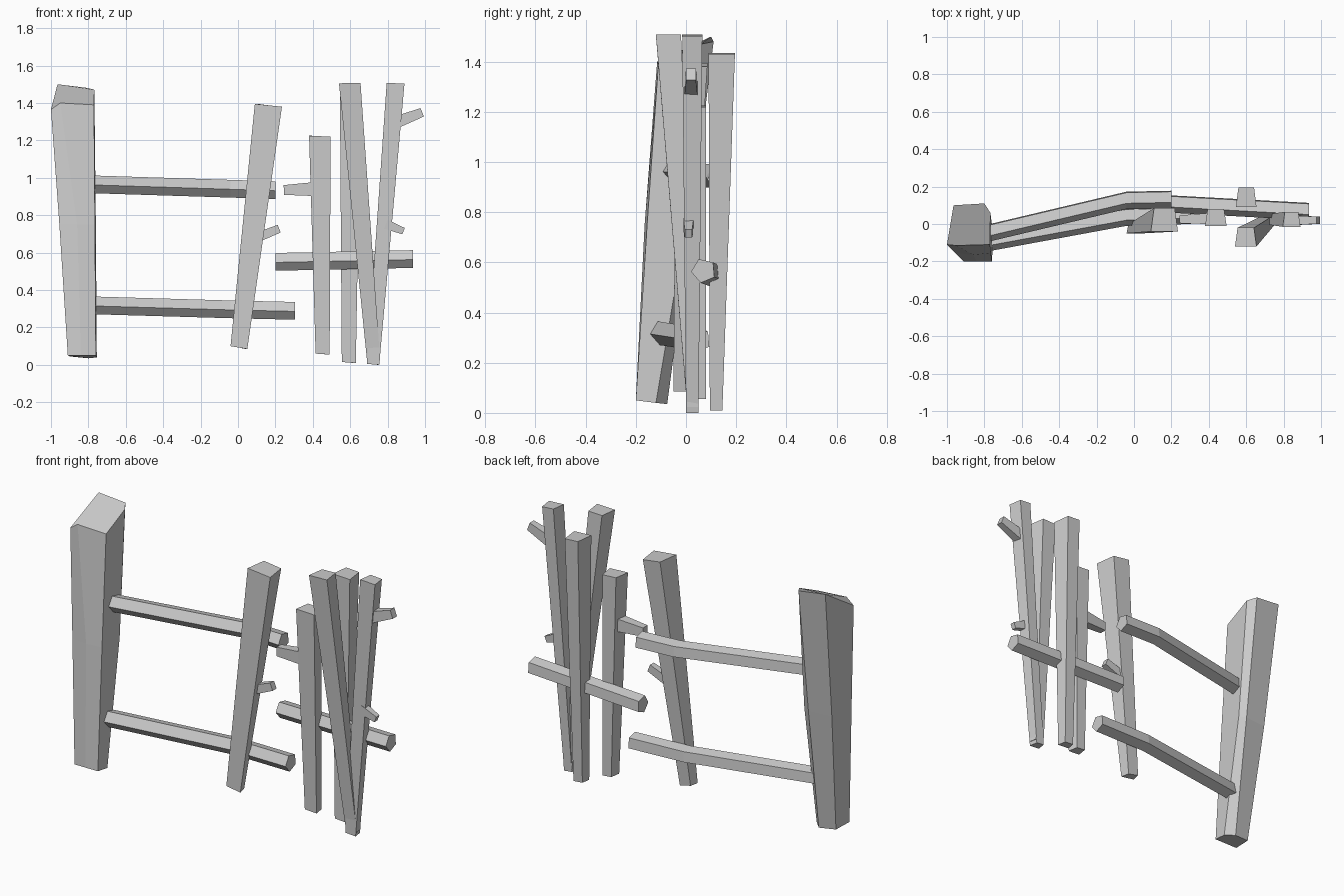
import bpy, bmesh, math

if "Cube" in bpy.data.objects:
    bpy.data.objects.remove(bpy.data.objects["Cube"], do_unlink=True)

wood = bpy.data.materials.new("weathered_grey")
wood.use_nodes = True
GREY = (0.6, 0.6, 0.6, 1)
wood.diffuse_color = GREY
wood.node_tree.nodes["Principled BSDF"].inputs["Base Color"].default_value = GREY


def loft(name, rings):
    """Skin a closed bar through rings of equal point count."""
    bm = bmesh.new()
    loops = [[bm.verts.new(p) for p in ring] for ring in rings]
    n = len(loops[0])
    for a, b in zip(loops, loops[1:]):
        for i in range(n):
            j = (i + 1) % n
            bm.faces.new((a[i], a[j], b[j], b[i]))
    bm.faces.new(loops[0][::-1])
    bm.faces.new(loops[-1])
    bmesh.ops.recalc_face_normals(bm, faces=bm.faces)
    mesh = bpy.data.meshes.new(name)
    bm.to_mesh(mesh)
    bm.free()
    mesh.materials.append(wood)
    obj = bpy.data.objects.new(name, mesh)
    bpy.context.collection.objects.link(obj)
    return obj


def stake_ring(x0, x1, y0, y1, z, tilt):
    """Trapezoid section, narrower at the back."""
    inset = (x1 - x0) * 0.12
    return [(x0, y0, z), (x1, y0, z - tilt),
            (x1 - inset, y1, z - tilt), (x0 + inset, y1, z)]


def stake(name, bottom, top, tilt=0.01):
    loft(name, [stake_ring(*bottom, tilt), stake_ring(*top, tilt)])


def rail(name, path, radius, sides=5):
    """Many-sided bar running along x."""
    rings = []
    for x, y, z in path:
        ring = []
        for i in range(sides):
            a = math.radians(185) - i * math.tau / sides
            ring.append((x, y + radius * math.cos(a), z + radius * math.sin(a)))
        rings.append(ring)
    loft(name, rings)


def twig(name, start, end, r0, r1):
    """Small square stub, thinner or thicker at its tip."""
    dx, dz = end[0] - start[0], end[2] - start[2]
    length = math.hypot(dx, dz)
    nx, nz = -dz / length, dx / length
    loft(name, [[(p[0] + nx * r * s, p[1] + r * 0.8 * t, p[2] + nz * r * s)
                 for s, t in ((-1, -1), (1, -1), (1, 1), (-1, 1))]
                for p, r in ((start, r0), (end, r1))])


# Thick end post with a slanted top
loft("end_post", [
    [(-0.91, -0.20, 0.05), (-0.84, -0.20, 0.05), (-0.76, -0.20, 0.05),
     (-0.755, -0.12, 0.04), (-0.80, -0.075, 0.035), (-0.90, -0.09, 0.045)],
    [(-0.955, -0.155, 0.75), (-0.86, -0.165, 0.75), (-0.765, -0.155, 0.75),
     (-0.76, 0.0, 0.75), (-0.80, 0.02, 0.75), (-0.94, 0.005, 0.75)],
    [(-1.0, -0.11, 1.365), (-0.95, -0.115, 1.40), (-0.77, -0.11, 1.39),
     (-0.768, 0.06, 1.47), (-0.80, 0.11, 1.48), (-0.965, 0.10, 1.50)],
])

# Upright and leaning stakes: x range, y range, height
stake("gate_stake", (-0.04, 0.05, -0.05, 0.0, 0.10), (0.09, 0.235, -0.04, 0.085, 1.395), 0.015)
stake("short_stake", (0.415, 0.49, 0.02, 0.08, 0.06), (0.38, 0.495, -0.01, 0.08, 1.225), 0.005)
stake("back_stake", (0.555, 0.63, 0.095, 0.145, 0.015), (0.545, 0.655, 0.09, 0.195, 1.435), 0.005)
stake("brace_stake", (0.69, 0.76, 0.005, 0.05, 0.02), (0.54, 0.655, -0.12, -0.02, 1.505), -0.003)
stake("leaning_stake", (0.69, 0.755, 0.0, 0.05, 0.005), (0.795, 0.89, -0.015, 0.065, 1.508), 0.005)

# Bent rails and loose crossbar
rail("upper_rail", [(-0.80, -0.05, 0.967), (-0.04, 0.13, 0.943), (0.2, 0.135, 0.935)], 0.05)
rail("lower_rail", [(-0.80, -0.10, 0.32), (-0.04, 0.04, 0.298), (0.305, 0.05, 0.29)], 0.05)
rail("crossbar", [(0.2, 0.11, 0.552), (0.935, 0.07, 0.567)], 0.05)

# Broken twigs
twig("short_stake_twig", (0.42, 0.03, 0.94), (0.245, 0.025, 0.935), 0.038, 0.026)
twig("gate_stake_twig", (0.10, 0.01, 0.68), (0.22, 0.01, 0.728), 0.026, 0.022)
twig("upper_twig", (0.84, 0.02, 1.295), (0.985, 0.02, 1.35), 0.033, 0.024)
twig("lower_twig", (0.79, 0.01, 0.752), (0.885, 0.01, 0.715), 0.026, 0.018)
